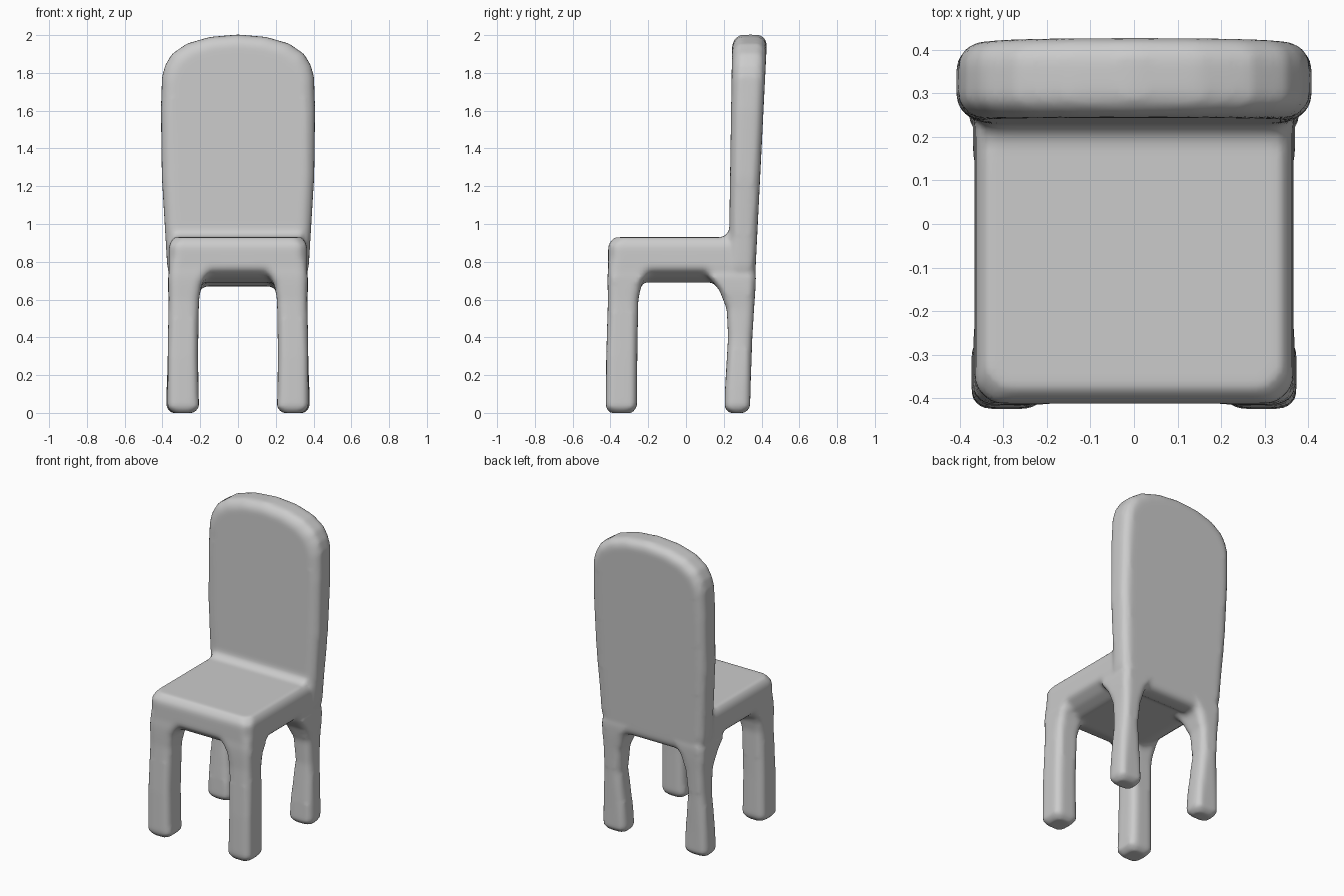
import bpy, bmesh
from mathutils import Vector

if "Cube" in bpy.data.objects:
    bpy.data.objects.remove(bpy.data.objects["Cube"])

bm = bmesh.new()


def skin(rings):
    """Closed solid through a list of equal-length point rings."""
    loops = [[bm.verts.new(p) for p in ring] for ring in rings]
    n = len(loops[0])
    for a, b in zip(loops, loops[1:]):
        for i in range(n):
            j = (i + 1) % n
            bm.faces.new((a[i], a[j], b[j], b[i]))
    bm.faces.new(loops[0][::-1])
    bm.faces.new(loops[-1])


def box_ring(z, cx, cy, hx, hy, c):
    """Horizontal rectangle with cut corners."""
    pts = [(hx, -hy + c), (hx, hy - c), (hx - c, hy), (-hx + c, hy),
           (-hx, hy - c), (-hx, -hy + c), (-hx + c, -hy), (hx - c, -hy)]
    return [(cx + x, cy + y, z) for x, y in pts]


def leg(sections, side):
    skin([box_ring(z, side * cx, cy, hx, hy, 0.025)
          for z, cx, cy, hx, hy in sections])


# Seat: soft top edge, underside tapering inward
skin([box_ring(0.69, 0, -0.01, 0.24, 0.26, 0.04),
      box_ring(0.72, 0, -0.03, 0.31, 0.33, 0.04),
      box_ring(0.765, 0, -0.05, 0.367, 0.362, 0.04),
      box_ring(0.89, 0, -0.05, 0.365, 0.362, 0.04),
      box_ring(0.93, 0, -0.04, 0.34, 0.34, 0.04)])

# Legs: (z, centre x, centre y, half width, half depth)
front_leg = [(0.0, 0.29, -0.345, 0.06, 0.06), (0.03, 0.29, -0.342, 0.083, 0.083),
             (0.3, 0.292, -0.34, 0.08, 0.082), (0.6, 0.287, -0.333, 0.08, 0.08),
             (0.68, 0.28, -0.325, 0.088, 0.09), (0.73, 0.265, -0.31, 0.103, 0.105),
             (0.8, 0.23, -0.28, 0.13, 0.13)]
back_leg = [(0.0, 0.295, 0.27, 0.06, 0.045), (0.03, 0.295, 0.272, 0.085, 0.067),
            (0.15, 0.297, 0.275, 0.08, 0.067), (0.4, 0.303, 0.287, 0.062, 0.064),
            (0.55, 0.298, 0.288, 0.066, 0.072), (0.65, 0.285, 0.272, 0.085, 0.095),
            (0.72, 0.265, 0.245, 0.105, 0.125), (0.8, 0.23, 0.22, 0.12, 0.14)]
for side in (-1, 1):
    leg(front_leg, side)
    leg(back_leg, side)

# Backrest: arched outline with bevelled rims, slightly thicker and leaning at the top
half = [(0.35, 0.67), (0.375, 0.78), (0.388, 1.0), (0.403, 1.25), (0.408, 1.6),
        (0.402, 1.78), (0.385, 1.84), (0.35, 1.9), (0.27, 1.955), (0.15, 1.99)]
outline = half + [(0, 2.003)] + [(-x, z) for x, z in reversed(half)]


def back_ring(t, inset):
    ring = []
    for x, z in outline:
        x *= 1 - inset / 0.4
        z = 1.3 + (z - 1.3) * (1 - inset / 0.7)
        f = (z - 0.7) / 1.3
        front, rear = 0.225 + 0.02 * f, 0.365 + 0.065 * f
        ring.append((x, front + t * (rear - front), z))
    return ring


skin([back_ring(t, i) for t, i in
      ((0, 0.045), (0.12, 0.012), (0.25, 0), (0.75, 0), (0.9, 0.012), (1, 0.04))])

# Fillet strip between seat and backrest
skin([[(x, 0.17, 0.91), (x, 0.27, 0.91), (x, 0.27, 1.01), (x, 0.215, 0.945)]
      for x in (-0.34, 0.34)])

bmesh.ops.recalc_face_normals(bm, faces=bm.faces)
mesh = bpy.data.meshes.new("chair")
bm.to_mesh(mesh)
bm.free()
chair = bpy.data.objects.new("chair", mesh)
bpy.context.collection.objects.link(chair)

# Melt the parts into one soft body
remesh = chair.modifiers.new("merge", 'REMESH')
remesh.mode = 'VOXEL'
remesh.voxel_size = 0.016
remesh.use_smooth_shade = True
smooth = chair.modifiers.new("soften", 'SMOOTH')
smooth.factor = 0.5
smooth.iterations = 5
